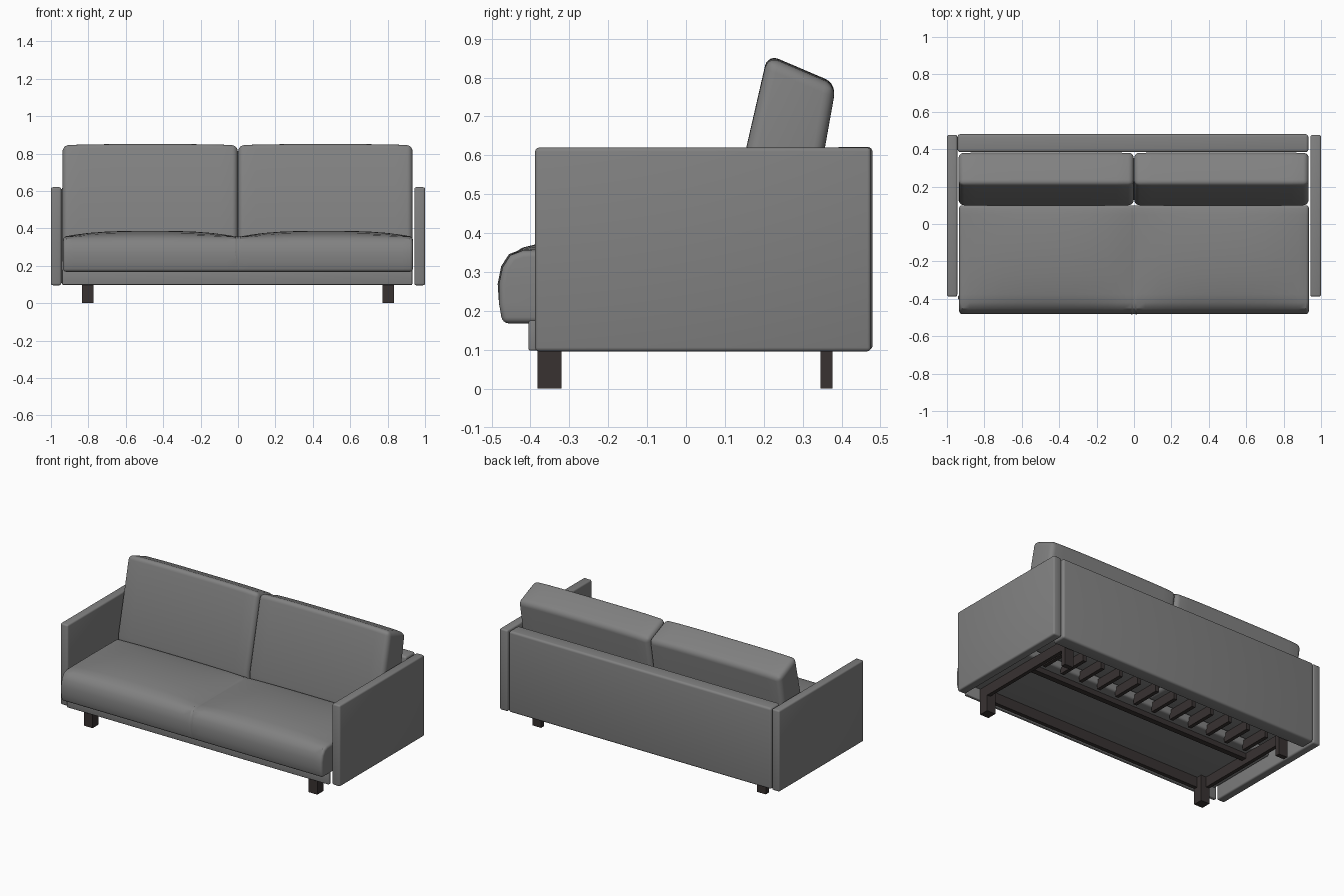
import bpy, bmesh, math

if "Cube" in bpy.data.objects:
    bpy.data.objects.remove(bpy.data.objects["Cube"])

def material(name, rgb):
    m = bpy.data.materials.new(name)
    m.diffuse_color = (*rgb, 1)
    m.use_nodes = True
    m.node_tree.nodes["Principled BSDF"].inputs["Base Color"].default_value = m.diffuse_color
    return m

fabric = material("grey fabric", (0.22, 0.22, 0.22))
wood = material("dark wood", (0.040, 0.032, 0.031))

def finish(name, bm, mat, bevel, segments):
    bmesh.ops.recalc_face_normals(bm, faces=bm.faces)
    mesh = bpy.data.meshes.new(name)
    bm.to_mesh(mesh)
    bm.free()
    ob = bpy.data.objects.new(name, mesh)
    bpy.context.collection.objects.link(ob)
    mesh.materials.append(mat)
    if bevel:
        mod = ob.modifiers.new("soft edges", 'BEVEL')
        mod.width, mod.segments = bevel, segments
        mod.limit_method, mod.angle_limit = 'ANGLE', math.radians(40)
        mod.use_clamp_overlap = False
        bpy.ops.object.select_all(action='DESELECT')
        ob.select_set(True)
        bpy.context.view_layer.objects.active = ob
        bpy.ops.object.modifier_apply(modifier=mod.name)
        bpy.ops.object.shade_smooth_by_angle(angle=math.radians(35))
    return ob

def box(name, x, y, z, mat, bevel=0.0, segments=3):
    bm = bmesh.new()
    bmesh.ops.create_cube(bm, size=1)
    for v in bm.verts:
        v.co = [(r[0] + r[1]) / 2 + c * (r[1] - r[0]) for c, r in zip(v.co, (x, y, z))]
    return finish(name, bm, mat, bevel, segments)

def loft(name, profile, stations, shape, mat, bevel, segments):
    """Sweep a (y, z) profile along x; shape(x, y, z) gives each point."""
    bm = bmesh.new()
    rings = [[bm.verts.new(shape(x, y, z)) for y, z in profile] for x in stations]
    n = len(profile)
    for a, b in zip(rings, rings[1:]):
        for i in range(n):
            j = (i + 1) % n
            bm.faces.new((a[i], a[j], b[j], b[i]))
    bm.faces.new(rings[0])
    bm.faces.new(rings[-1])
    return finish(name, bm, mat, bevel, segments)

# Arms and back panel
box("left_arm", (-1, -0.945), (-0.388, 0.476), (0.096, 0.62), fabric, 0.01)
box("right_arm", (0.943, 1), (-0.388, 0.476), (0.096, 0.62), fabric, 0.01)
box("back_panel", (-0.943, 0.932), (0.384, 0.48), (0.098, 0.622), fabric, 0.014, 4)

# Front rail under the seat
box("front_rail", (-0.94, 0.932), (-0.405, -0.382), (0.098, 0.18), fabric, 0.005)

# Seat: one upholstered block, crowned over each half with a shallow centre seam
SEAT = [(-0.472, 0.168), (-0.481, 0.22), (-0.481, 0.27), (-0.472, 0.312), (-0.452, 0.343),
        (-0.42, 0.363), (-0.375, 0.374), (-0.27, 0.385), (-0.15, 0.387), (-0.03, 0.379),
        (0.05, 0.368), (0.1, 0.358), (0.1, 0.168)]

def seat_shape(x, y, z):
    t = 2 * abs(x) / 0.94 - 1
    seam = 0.003 if abs(x) < 1e-4 else 0
    if z > 0.3:
        if z > 0.354:
            z = 0.354 + (z - 0.354) * (1 - abs(t) ** 3)
        z -= seam
    if y < -0.3 and z > 0.2:
        y += seam
    return x, y, z

half = [0.007, 0.06, 0.14, 0.24, 0.35, 0.47, 0.59, 0.7, 0.8, 0.88, 0.935]
loft("seat", SEAT, [-x for x in reversed(half)] + [0] + half, seat_shape,
     fabric, 0.016, 4)

# Two leaning back cushions, slightly puffed
BACK = [(0.1, 0.2), (0.1, 0.38), (0.21, 0.86), (0.386, 0.785), (0.3, 0.3), (0.28, 0.2)]
for name, x0, x1 in (("left_back_cushion", -0.938, -0.001),
                     ("right_back_cushion", 0.001, 0.934)):
    def puff(x, y, z, mid=(x0 + x1) / 2, h=(x1 - x0) / 2):
        t = (x - mid) / h
        return x, y, z - (0.006 * t ** 4 if z > 0.7 else 0)
    loft(name, BACK, [x0 + (x1 - x0) * i / 10 for i in range(11)], puff, fabric, 0.03, 5)

# Legs and frame end beams
for side, s in (("left", -1), ("right", 1)):
    xs = sorted((s * 0.772, s * 0.834))
    box(side + "_front_leg", xs, (-0.382, -0.32), (0, 0.168), wood)
    box(side + "_back_leg", xs, (0.346, 0.377), (0, 0.168), wood)
    box(side + "_end_beam", sorted((s * 0.81, s * 0.834)), (-0.38, 0.376), (0.102, 0.168), wood)

# Long frame beams below the seat
box("front_beam", (-0.81, 0.81), (-0.38, -0.355), (0.102, 0.168), wood)
box("middle_beam", (-0.81, 0.81), (0.0, 0.035), (0.135, 0.168), wood)

# Row of ribs behind the seat
for i in range(12):
    x = -0.75 + 1.5 * i / 11
    box(f"rib_{i + 1}", (x - 0.012, x + 0.012), (0.09, 0.29), (0.14, 0.2), wood)
